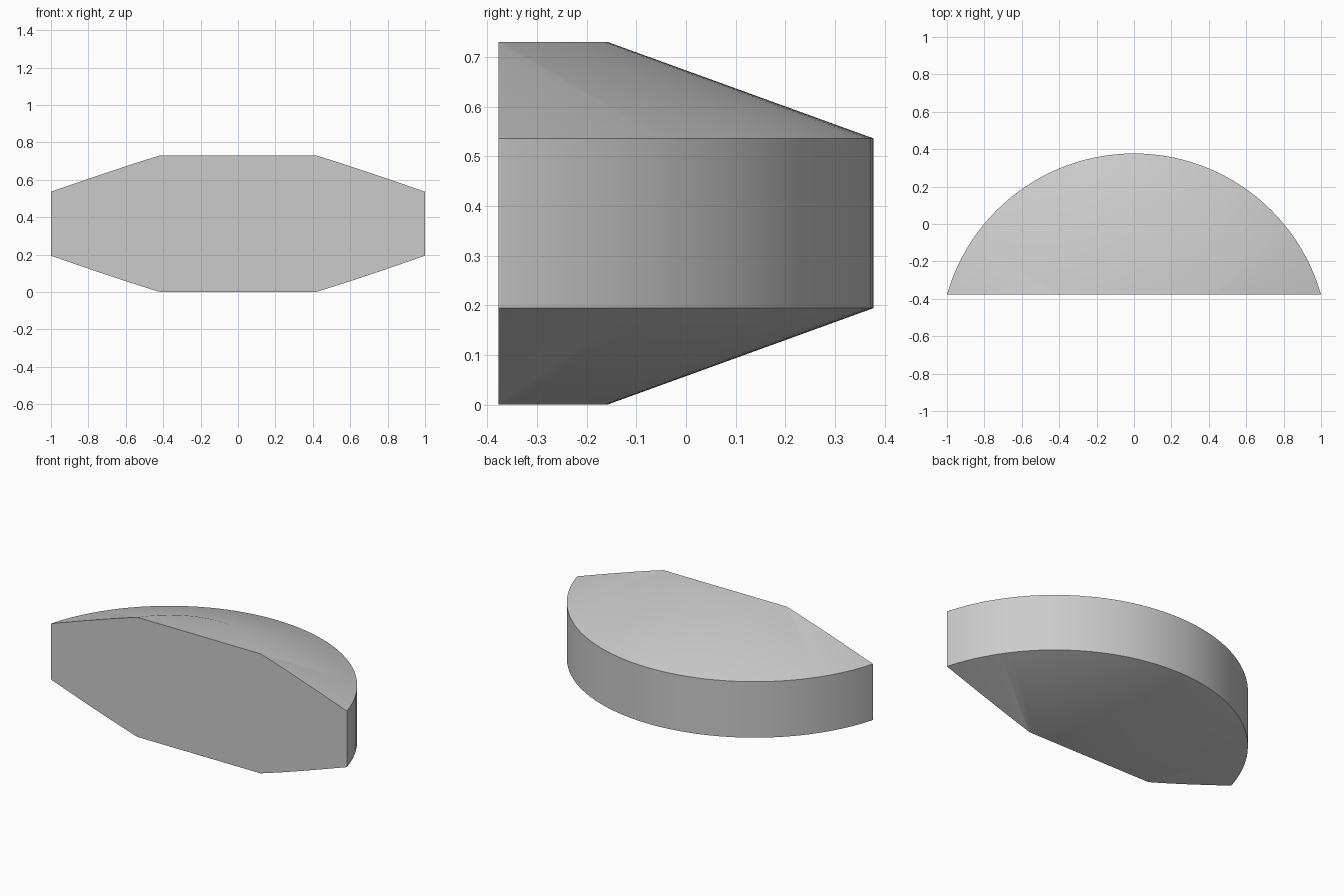
import bpy
import bmesh
import math
from mathutils import Vector

if "Cube" in bpy.data.objects:
    bpy.data.objects.remove(bpy.data.objects["Cube"], do_unlink=True)

# Dimensions of the turned disc and the flat front cut
FRONT_Y = -0.377
AXIS_Y = -0.663
RIM_R, CAP_R = 1.04, 0.505
HEIGHT, BEVEL = 0.73, 0.194
SEGMENTS = 128

# Plain grey material
grey = bpy.data.materials.new("light_grey")
grey.use_nodes = True
colour = (0.6, 0.6, 0.6, 1)
grey.diffuse_color = colour
grey.node_tree.nodes["Principled BSDF"].inputs["Base Color"].default_value = colour

# Turn the bevelled profile around the vertical axis
bm = bmesh.new()
profile = [(CAP_R, 0), (RIM_R, BEVEL), (RIM_R, HEIGHT - BEVEL), (CAP_R, HEIGHT)]
verts = [bm.verts.new((0, AXIS_Y + r, z)) for r, z in profile]
edges = [bm.edges.new(pair) for pair in zip(verts, verts[1:])]
bmesh.ops.spin(bm, geom=verts + edges, cent=(0, AXIS_Y, 0), axis=(0, 0, 1),
               angle=math.tau, steps=SEGMENTS)
bmesh.ops.remove_doubles(bm, verts=bm.verts, dist=1e-4)

# Close the flat top and bottom
bmesh.ops.holes_fill(bm, edges=[e for e in bm.edges if e.is_boundary], sides=0)

# Slice off the front and close the flat front face
bmesh.ops.bisect_plane(bm, geom=bm.verts[:] + bm.edges[:] + bm.faces[:], dist=1e-5,
                       plane_co=Vector((0, FRONT_Y, 0)), plane_no=Vector((0, -1, 0)),
                       clear_outer=True)
bmesh.ops.holes_fill(bm, edges=[e for e in bm.edges if e.is_boundary], sides=0)
bmesh.ops.recalc_face_normals(bm, faces=bm.faces)

mesh = bpy.data.meshes.new("bevelled_disc_segment")
bm.to_mesh(mesh)
bm.free()
mesh.materials.append(grey)
disc = bpy.data.objects.new("bevelled_disc_segment", mesh)
bpy.context.collection.objects.link(disc)

# Smooth the curved surfaces, keep the rim and front edges sharp
bpy.ops.object.select_all(action="DESELECT")
disc.select_set(True)
bpy.context.view_layer.objects.active = disc
bpy.ops.object.shade_smooth_by_angle(angle=math.radians(30))
